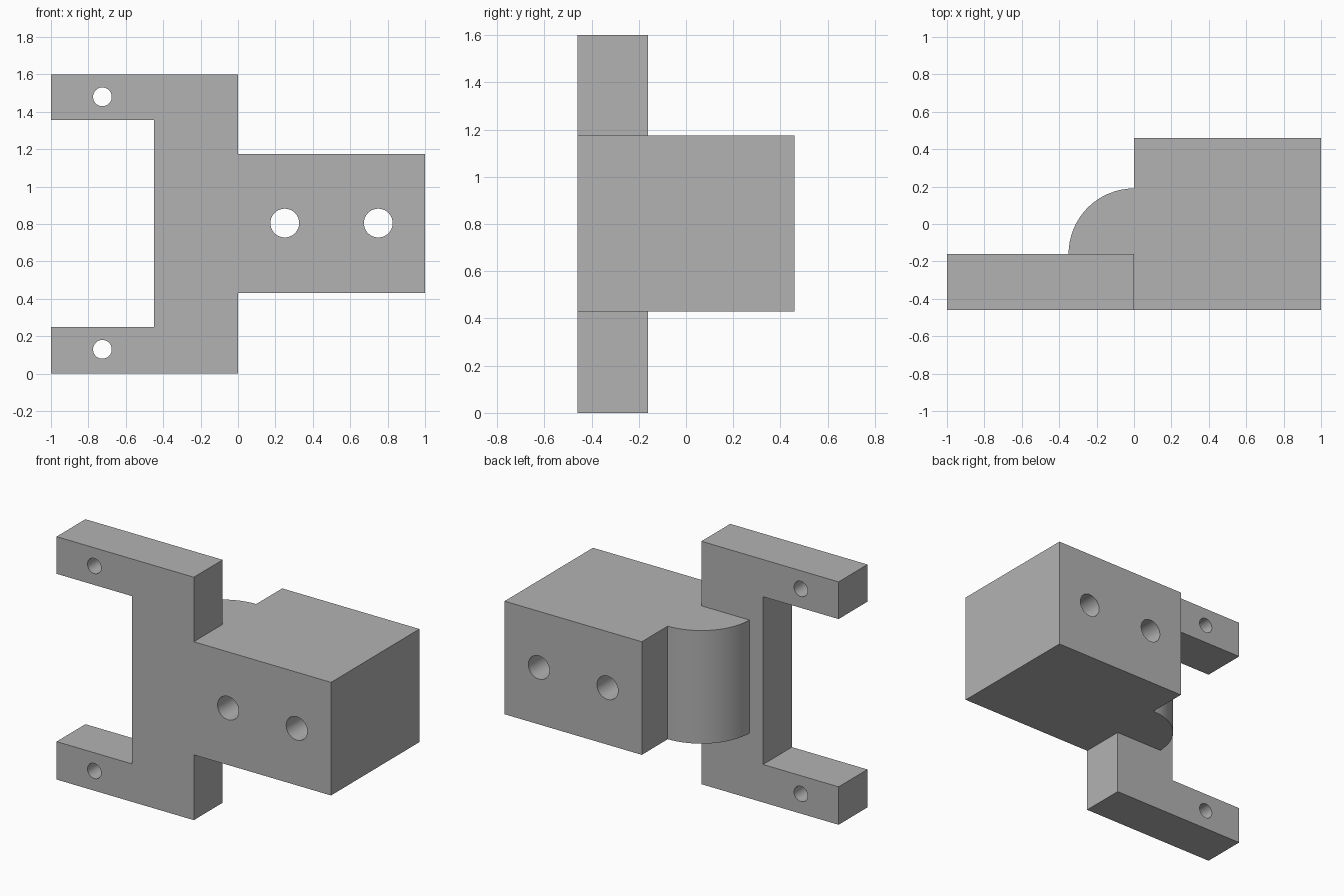
import bpy, bmesh, math
from mathutils import Matrix, Vector

cube = bpy.data.objects.get("Cube")
if cube:
    bpy.data.objects.remove(cube, do_unlink=True)

grey = bpy.data.materials.new("plain_grey")
grey.use_nodes = True
colour = (0.45, 0.45, 0.45, 1)
grey.diffuse_color = colour
grey.node_tree.nodes["Principled BSDF"].inputs["Base Color"].default_value = colour

FRONT, STEP, BACK = -0.46, -0.16, 0.46
LOW, HIGH = 0.43, 1.175


def add_object(name, bm):
    bmesh.ops.recalc_face_normals(bm, faces=bm.faces)
    mesh = bpy.data.meshes.new(name)
    bm.to_mesh(mesh)
    bm.free()
    mesh.materials.append(grey)
    obj = bpy.data.objects.new(name, mesh)
    bpy.context.collection.objects.link(obj)
    return obj


def extrude(name, points, direction):
    bm = bmesh.new()
    face = bm.faces.new([bm.verts.new(p) for p in points])
    result = bmesh.ops.extrude_face_region(bm, geom=[face], use_keep_orig=True)
    moved = [v for v in result["geom"] if isinstance(v, bmesh.types.BMVert)]
    bmesh.ops.translate(bm, verts=moved, vec=Vector(direction))
    return add_object(name, bm)


def drill(obj, holes, radius):
    # Round holes running front to back
    bm = bmesh.new()
    for x, z in holes:
        place = Matrix.Translation((x, 0, z)) @ Matrix.Rotation(math.pi / 2, 4, "X")
        bmesh.ops.create_cone(bm, cap_ends=True, segments=40, radius1=radius,
                              radius2=radius, depth=2, matrix=place)
    cutter = add_object(obj.name + "_cutter", bm)
    cutter.hide_render = True
    mod = obj.modifiers.new("holes", "BOOLEAN")
    mod.operation, mod.solver, mod.object = "DIFFERENCE", "EXACT", cutter
    bpy.ops.object.select_all(action="DESELECT")
    bpy.context.view_layer.objects.active = obj
    obj.select_set(True)
    bpy.ops.object.modifier_apply(modifier=mod.name)
    bpy.data.objects.remove(cutter, do_unlink=True)
    bpy.ops.object.shade_smooth_by_angle(angle=math.radians(30))


# Forked plate: a spine with an arm at each end
outline = [(0, 0), (0, 1.6), (-1, 1.6), (-1, 1.355),
           (-0.45, 1.355), (-0.45, 0.25), (-1, 0.25), (-1, 0)]
fork = extrude("fork_plate", [(x, FRONT, z) for x, z in outline], (0, STEP - FRONT, 0))
drill(fork, [(-0.725, 0.13), (-0.725, 1.48)], 0.05)

# Mounting block with a quarter-round shoulder behind the plate
arc = [(-0.35 * math.sin(a), STEP + 0.35 * math.cos(a))
       for a in (math.pi / 2 * i / 16 for i in range(17))]
outline = [(0, FRONT), (1, FRONT), (1, BACK), (0, BACK)] + arc + [(0, STEP)]
block = extrude("mounting_block", [(x, y, LOW) for x, y in outline], (0, 0, HIGH - LOW))
drill(block, [(0.25, 0.805), (0.75, 0.805)], 0.077)
